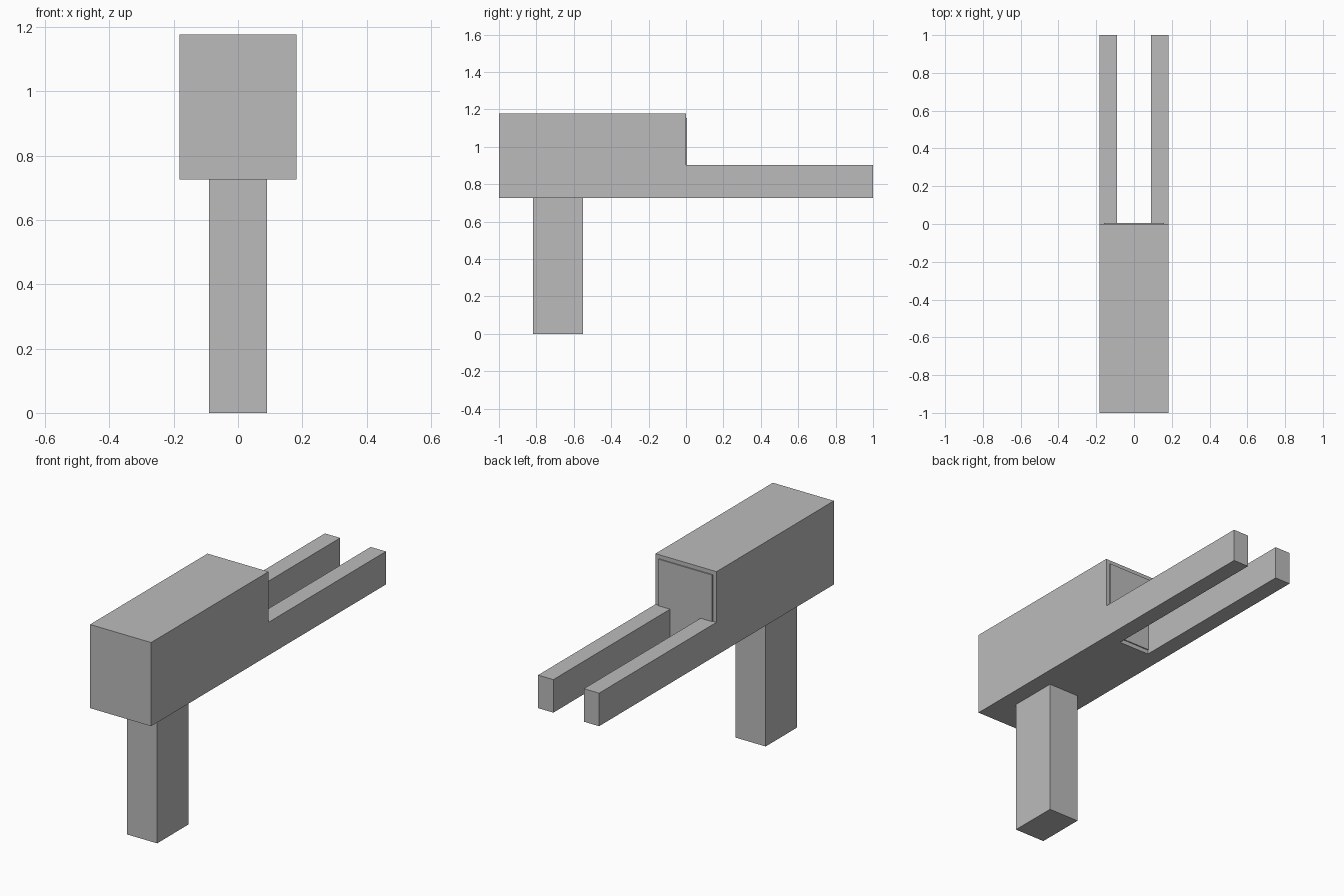
import bpy

if "Cube" in bpy.data.objects:
    bpy.data.objects.remove(bpy.data.objects["Cube"])

grey = bpy.data.materials.new("plain_grey")
grey.diffuse_color = (0.5, 0.5, 0.5, 1)
grey.use_nodes = True
grey.node_tree.nodes["Principled BSDF"].inputs["Base Color"].default_value = grey.diffuse_color


def box(name, x, y, z):
    """Box spanning the given (min, max) range on each axis."""
    bpy.ops.mesh.primitive_cube_add(size=1)
    ob = bpy.context.object
    ob.name = name
    ob.location = [(a + b) / 2 for a, b in (x, y, z)]
    ob.scale = [b - a for a, b in (x, y, z)]
    bpy.ops.object.transform_apply(location=True, rotation=False, scale=True)
    ob.data.materials.append(grey)
    return ob


HALF = 0.182       # half width of the body
BOTTOM = 0.726     # underside of the body
TOP = 1.177

# Main housing and the grip below it
box("body", (-HALF, HALF), (-1, 0), (BOTTOM, TOP))
box("grip", (-0.09, 0.09), (-0.817, -0.55), (0, BOTTOM))

# Thin plate on the rear face
box("rear_plate", (-0.16, 0.16), (0, 0.006), (BOTTOM + 0.022, TOP - 0.022))

# Pair of rails running back from the housing
rail = box("rails", (0.091, HALF), (0, 1), (BOTTOM, 0.904))
mirror = rail.modifiers.new("mirror", 'MIRROR')
mirror.use_axis = (True, False, False)
